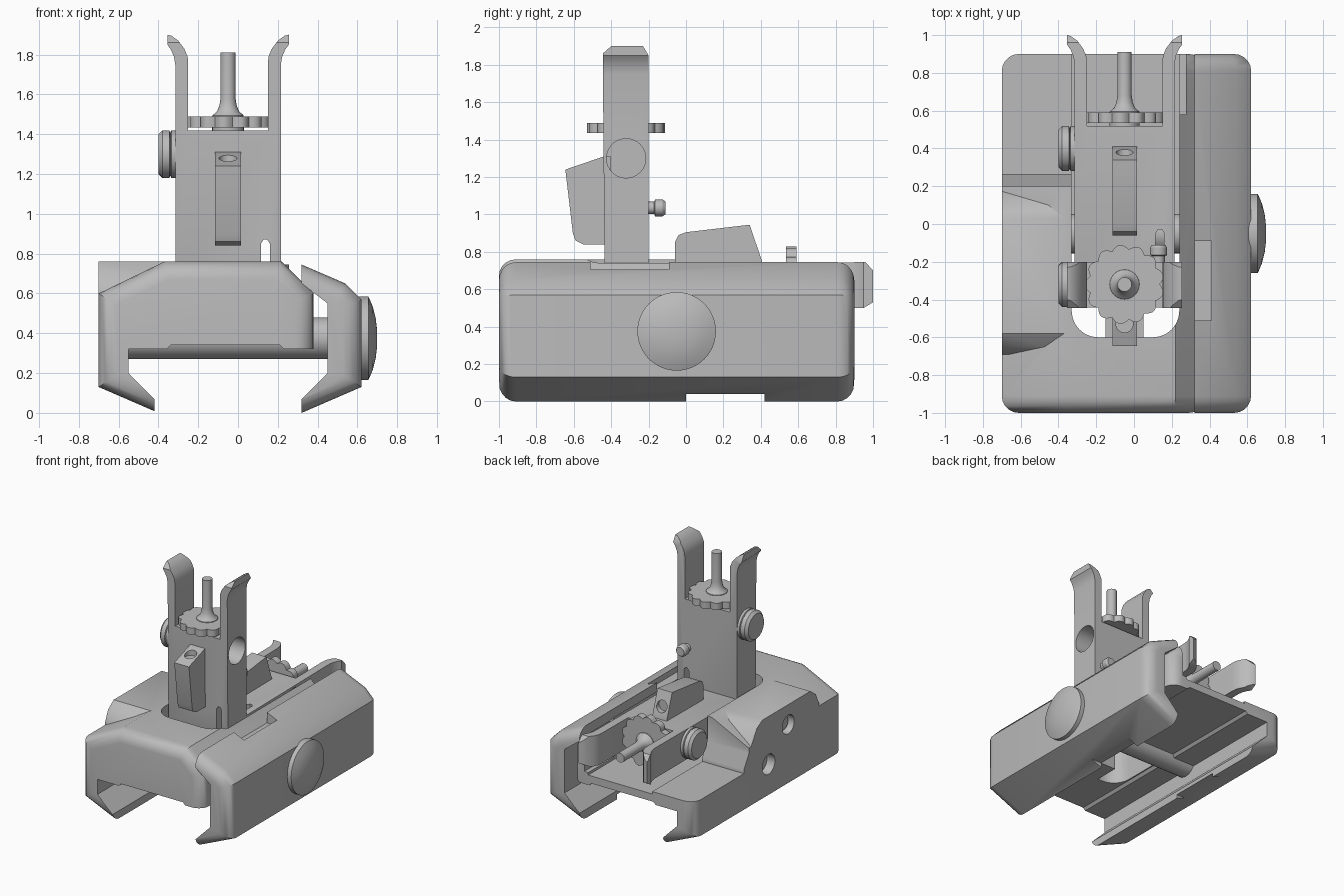
import bpy, bmesh, math
from mathutils import Matrix, Vector

if "Cube" in bpy.data.objects:
    bpy.data.objects.remove(bpy.data.objects["Cube"])

grey = bpy.data.materials.new("matte grey")
grey.use_nodes = True
grey.diffuse_color = (0.5, 0.5, 0.5, 1)
grey.node_tree.nodes["Principled BSDF"].inputs["Base Color"].default_value = (0.5, 0.5, 0.5, 1)
parts = []


def place(axis, u, v, h):
    return {"x": (h, u, v), "y": (u, h, v), "z": (u, v, h)}[axis]


def finish(name, bm):
    bmesh.ops.recalc_face_normals(bm, faces=bm.faces)
    mesh = bpy.data.meshes.new(name)
    bm.to_mesh(mesh)
    bm.free()
    mesh.materials.append(grey)
    obj = bpy.data.objects.new(name, mesh)
    bpy.context.collection.objects.link(obj)
    parts.append(obj)
    return obj


def prism(name, axis, pts, lo, hi, round_ends=0):
    """Extrude an outline along an axis, optionally rounding both end rims."""
    bm = bmesh.new()
    a = [bm.verts.new(place(axis, u, v, lo)) for u, v in pts]
    b = [bm.verts.new(place(axis, u, v, hi)) for u, v in pts]
    caps = [bm.faces.new(a), bm.faces.new(b[::-1])]
    for i in range(len(pts)):
        j = (i + 1) % len(pts)
        bm.faces.new((a[j], a[i], b[i], b[j]))
    if round_ends:
        bmesh.ops.recalc_face_normals(bm, faces=bm.faces)
        rim = [e for f in caps for e in f.edges]
        bmesh.ops.bevel(bm, geom=rim, offset=round_ends, segments=5, profile=0.5,
                        affect="EDGES", clamp_overlap=True)
    return finish(name, bm)


def box(name, x, y, z):
    return prism(name, "z", [(x[0], y[0]), (x[1], y[0]), (x[1], y[1]), (x[0], y[1])], *z)


def lathe(name, axis, centre, profile, n=32):
    """Revolve (radius, height) pairs around an axis line."""
    bm = bmesh.new()
    rings = []
    for r, h in profile:
        rings.append([bm.verts.new(place(axis, centre[0] + r * math.cos(t), centre[1] + r * math.sin(t), h))
                      for t in (math.tau * k / n for k in range(n))])
    for p, q in zip(rings, rings[1:]):
        for k in range(n):
            m = (k + 1) % n
            bm.faces.new((p[k], p[m], q[m], q[k]))
    bm.faces.new(rings[0])
    bm.faces.new(rings[-1])
    return finish(name, bm)


def combine(obj, tool, operation="DIFFERENCE"):
    mod = obj.modifiers.new("bool", "BOOLEAN")
    mod.operation, mod.object, mod.solver = operation, tool, "EXACT"
    bpy.context.view_layer.update()
    mesh = bpy.data.meshes.new_from_object(obj.evaluated_get(bpy.context.evaluated_depsgraph_get()))
    obj.modifiers.clear()
    obj.data = mesh
    mesh.name = obj.name
    parts.remove(tool)
    bpy.data.objects.remove(tool)


def round_front(x0, x1, y0, y1, r):
    """Outline in plan with two rounded front corners."""
    arc = [math.pi / 2 * k / 6 for k in range(7)]
    left = [(x0 + r - r * math.cos(t), y0 + r - r * math.sin(t)) for t in arc]
    right = [(x1 - r + r * math.sin(t), y0 + r - r * math.cos(t)) for t in arc]
    return left + right + [(x1, y1), (x0, y1)]


# Base: rounded hull, rail groove below, side boss
base = prism("base", "y", [(-.7, .13), (-.4, 0), (.38, 0), (.38, .6), (.22, .76), (-.37, .76), (-.7, .6)],
             -1, .9, .09)
combine(base, prism("rail_cut", "y", [(-.42, -.1), (-.42, .07), (-.55, .2), (-.55, .32), (.5, .32), (.5, -.1)],
                    -1.2, 1.2))
combine(base, prism("groove_cut", "y", [(-.38, .3), (-.34, .34), (.21, .34), (.25, .3)], -1.2, 1.2))
combine(base, box("shelf_cut", (-1, .22), (.2, 1.2), (.42, 1)))
combine(base, prism("boss", "x", [(-.69, .36), (-.69, .62), (-.65, .71), (-.58, .76), (.03, .76),
                                  (.1, .72), (.265, .45), (.265, .36)], -.7, -.31), "UNION")

# Channel for the folded arm and the opening under the hinge
combine(base, prism("channel_cut", "z", round_front(-.33, .24, -.6, 1.2, .14), .4, 1))
combine(base, prism("hinge_cut", "z", round_front(-.33, .24, -.6, -.12, .14), -.1, .5))
combine(base, box("ear_cut", (.2, .275), (.58, 1.2), (.42, 1)))
for y, z, r in ((-.3, .6, .075), (-.05, .375, .08)):
    combine(base, lathe("pin_hole_cut", "x", (y, z), [(r, -.8), (r, -.63)]))
box("hinge_tongue", (-.15, .05), (-.62, -.4), (.34, .6))

# Sliding clamp on the other side
clamp = prism("clamp", "y", [(0, 0), (.32, 0), (.62, .13), (.62, .57), (.54, .65), (.32, .745), (0, .745)],
              -1, .9, .09)
combine(clamp, prism("clamp_cut", "y", [(-.1, -.1), (.32, -.1), (.32, .07), (.45, .2), (.45, .55),
                                        (.32, .65), (.32, .9), (-.1, .9)], -1.2, 1.2))
combine(clamp, box("clamp_pocket_cut", (.27, .41), (-.51, -.09), (.66, .9)))
for jaw in (base, clamp):
    combine(jaw, box("jaw_notch_cut", (-.8, .8), (0, .42), (-.1, .04)))

# Clamp bolt, its domed head and the hinge pin
lathe("clamp_bolt", "x", (-.05, .375), [(.105, -.58), (.105, .6)])
lathe("bolt_head", "x", (-.05, .375), [(.21, .6), (.21, .655), (.16, .677), (.1, .692), (.04, .699)], 48)
lathe("hinge_pin", "x", (-.3, .6), [(.055, -.66), (.055, .3)])

# Sight arm: forked outline, trimmed by its side outline
base_parts = list(parts)
half = [(.265, .48), (.265, 1.75), (.272, 1.79), (.287, 1.825), (.305, 1.85), (.305, 1.9), (.285, 1.895),
        (.25, 1.87), (.22, 1.83), (.203, 1.79), (.2, 1.75), (.2, 1.42)]
fork = [(-.05 + d, z) for d, z in half] + [(-.05 - d, z) for d, z in reversed(half)]
arm = prism("sight_arm", "y", fork, -.6, 0)
combine(arm, prism("arm_side", "x", [(-.435, .64), (-.41, .55), (-.36, .5), (-.27, .5), (-.22, .55), (-.2, .64),
                                     (-.2, 1.85), (-.23, 1.9), (-.4, 1.9), (-.445, 1.86)], -1, 1), "INTERSECT")
combine(arm, lathe("button_hole_cut", "x", (-.32, 1.3), [(.105, -.2), (.105, .5)]))
slot = [(.115, .4), (.16, .4), (.16, .85), (.147, .87), (.128, .87), (.115, .85)]
combine(arm, prism("slot_cut", "y", slot, -1, 1))

# Latch wedge with a shallow dimple on its top, side button and rear stud
wedge = prism("latch_wedge", "x", [(-.4, 1.31), (-.44, 1.31), (-.645, 1.24), (-.605, .9), (-.59, .86),
                                   (-.55, .84), (-.4, .84)], -.115, .015)
combine(wedge, lathe("dimple_cut", "z", (-.05, -.53), [(.045, 1.25), (.045, 1.4)]))
lathe("side_button", "x", (-.32, 1.3), [(.12, -.31), (.12, -.335), (.108, -.34), (.12, -.345),
                                        (.12, -.38), (.1, -.4)])
lathe("rear_stud", "y", (.13, 1.035), [(.033, -.25), (.033, -.17), (.045, -.165), (.045, -.125), (.035, -.11)], 20)

# Scalloped adjusting wheel and front post
rim = []
for k in range(104):
    t = math.tau * k / 104
    r = .186 + .024 * abs(math.sin(t * 6.5))
    rim.append((-.05 + r * math.cos(t), -.32 + r * math.sin(t)))
prism("adjusting_wheel", "z", rim, 1.435, 1.49)
lathe("sight_post", "z", (-.05, -.32), [(.08, 1.41), (.08, 1.48), (.078, 1.495), (.055, 1.515), (.043, 1.545),
                                        (.038, 1.58), (.038, 1.81)], 24)

# Second arm, folded back about the hinge pin
pivot = Vector((0, -.3, .6))
fold = Matrix.Translation(pivot) @ Matrix.Rotation(-math.pi / 2, 4, "X") @ Matrix.Translation(-pivot)
for obj in [p for p in parts if p not in base_parts]:
    twin = bpy.data.objects.new("folded_" + obj.name, obj.data.copy())
    twin.matrix_world = fold
    bpy.context.collection.objects.link(twin)
    parts.append(twin)

# Smooth curves, keep sharp edges
for obj in bpy.context.view_layer.objects:
    obj.select_set(obj in parts)
bpy.context.view_layer.objects.active = parts[0]
bpy.ops.object.shade_smooth_by_angle(angle=math.radians(32))
